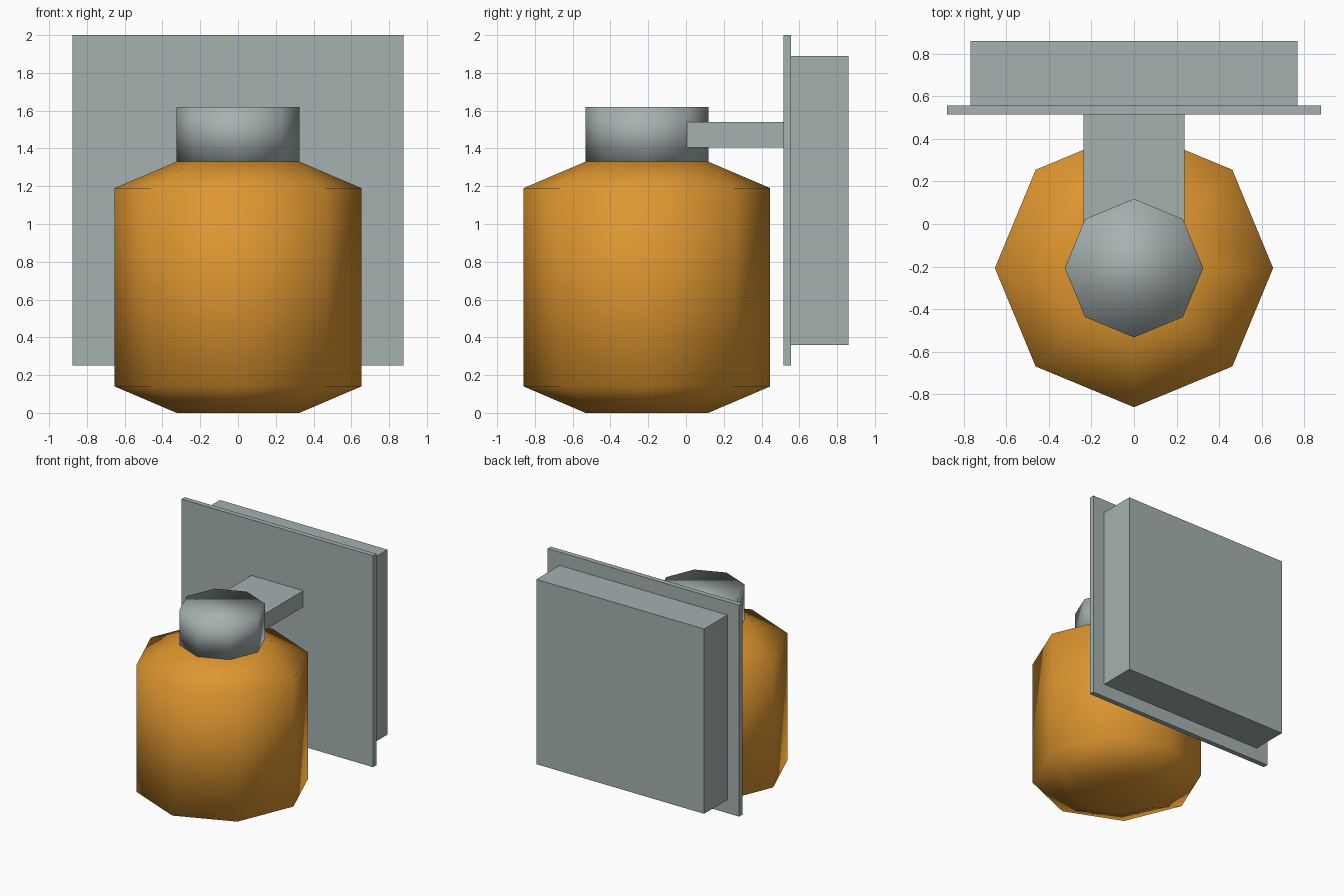
import bpy, math

if "Cube" in bpy.data.objects:
    bpy.data.objects.remove(bpy.data.objects["Cube"])


def material(name, srgb):
    m = bpy.data.materials.new(name)
    lin = [((c / 255 + 0.055) / 1.055) ** 2.4 for c in srgb]
    m.diffuse_color = (*lin, 1)
    m.use_nodes = True
    m.node_tree.nodes["Principled BSDF"].inputs["Base Color"].default_value = m.diffuse_color
    return m


orange = material("orange paint", (222, 150, 48))
grey = material("grey metal", (165, 177, 176))


def make(name, verts, faces, mat, smooth=False):
    me = bpy.data.meshes.new(name)
    me.from_pydata(verts, [], faces)
    me.materials.append(mat)
    for p in me.polygons:
        p.use_smooth = smooth
    ob = bpy.data.objects.new(name, me)
    bpy.context.collection.objects.link(ob)
    return ob


def lathe(name, profile, mat, cy=-0.207, n=8):
    """Closed, smooth-shaded octagonal body from (radius, z) rings."""
    verts = [(r * math.cos(2 * math.pi * i / n), cy + r * math.sin(2 * math.pi * i / n), z)
             for r, z in profile for i in range(n)]
    faces = [(k * n + i, k * n + (i + 1) % n, (k + 1) * n + (i + 1) % n, (k + 1) * n + i)
             for k in range(len(profile) - 1) for i in range(n)]
    faces.append(tuple(reversed(range(n))))
    faces.append(tuple(range((len(profile) - 1) * n, len(profile) * n)))
    return make(name, verts, faces, mat, True)


def box(name, half_x, y0, y1, z0, z1, mat):
    verts = [(x, y, z) for x in (-half_x, half_x) for y in (y0, y1) for z in (z0, z1)]
    faces = [(0, 1, 3, 2), (4, 6, 7, 5), (0, 4, 5, 1), (2, 3, 7, 6), (0, 2, 6, 4), (1, 5, 7, 3)]
    return make(name, verts, faces, mat)


# Tank and its cap
lathe("tank", [(0.325, 0), (0.653, 0.14), (0.653, 1.19), (0.325, 1.33)], orange)
lathe("cap", [(0.325, 1.33), (0.325, 1.62)], grey)

# Wall bracket: arm, thin plate, thick backing block
box("bracket_arm", 0.237, 0.0, 0.515, 1.405, 1.54, grey)
box("mounting_plate", 0.877, 0.515, 0.557, 0.25, 2.0, grey)
box("backing_block", 0.768, 0.557, 0.86, 0.36, 1.89, grey)
